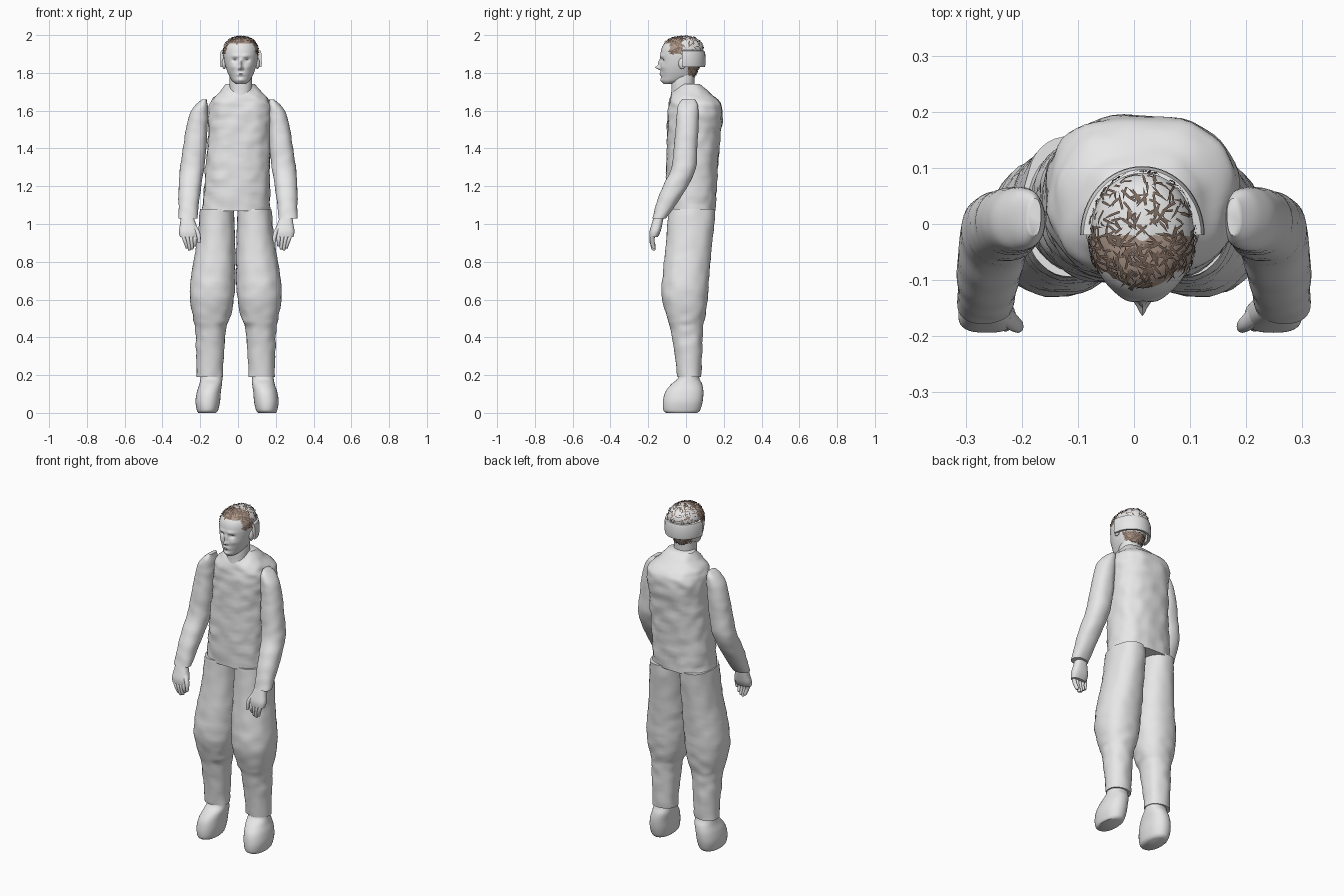
import bpy
import bmesh
import math
import random
from mathutils import Vector, noise

random.seed(4)
cube = bpy.data.objects.get("Cube")
if cube:
    bpy.data.objects.remove(cube, do_unlink=True)


def material(name, rgb):
    mat = bpy.data.materials.new(name)
    mat.use_nodes = True
    mat.diffuse_color = (*rgb, 1)
    shader = next(n for n in mat.node_tree.nodes if n.type == 'BSDF_PRINCIPLED')
    shader.inputs["Base Color"].default_value = (*rgb, 1)
    return mat


GREY = material("plain grey", (0.8, 0.8, 0.8))
SCALP = material("tan scalp", (0.42, 0.31, 0.25))
HAIR = material("brown hair", (0.2, 0.14, 0.11))


def finish(name, bm, mats=(GREY,), angle=50, closed=True):
    if closed:
        bmesh.ops.recalc_face_normals(bm, faces=bm.faces)
    mesh = bpy.data.meshes.new(name)
    bm.to_mesh(mesh)
    bm.free()
    for mat in mats:
        mesh.materials.append(mat)
    obj = bpy.data.objects.new(name, mesh)
    bpy.context.collection.objects.link(obj)
    bpy.ops.object.select_all(action='DESELECT')
    obj.select_set(True)
    bpy.context.view_layer.objects.active = obj
    bpy.ops.object.shade_smooth_by_angle(angle=math.radians(angle))
    return obj


def spline(a, b, c, d, t):
    """Smooth curve from b to c."""
    return b + 0.5 * t * (c - a + t * (2 * a - 5 * b + 4 * c - d + t * (3 * (b - c) + d - a)))


def loft(sections, sides=32, steps=6, power=2.2, side=1, shift=0, wrinkle=0):
    """Skin horizontal sections given as height, x range and y range."""
    secs = [Vector(s) for s in sections]
    rows = []
    for i in range(len(secs) - 1):
        near = (secs[max(i - 1, 0)], secs[i], secs[i + 1], secs[min(i + 2, len(secs) - 1)])
        rows += [spline(*near, k / steps) for k in range(steps)]
    rows.append(secs[-1])
    bm = bmesh.new()
    rings = []
    for z, x0, x1, y0, y1 in rows:
        ring = []
        for k in range(sides):
            a = math.tau * k / sides
            u, v = (math.copysign(abs(f) ** (2 / power), f) for f in (math.cos(a), math.sin(a)))
            p = Vector(((x0 + x1 + u * (x1 - x0)) / 2, (y0 + y1 + v * (y1 - y0)) / 2, z))
            bump = wrinkle * noise.noise(Vector((p.x * 18, p.y * 18, p.z * 24)))
            p += Vector((u, v, 0)) * bump
            ring.append(bm.verts.new((side * p.x + shift, p.y, p.z)))
        rings.append(ring)
    for low, high in zip(rings, rings[1:]):
        for k in range(sides):
            j = (k + 1) % sides
            bm.faces.new((low[k], low[j], high[j], high[k]))
    bm.faces.new(rings[0])
    bm.faces.new(rings[-1])
    return bm


def ellipsoid(name, center, radii):
    bm = bmesh.new()
    bmesh.ops.create_uvsphere(bm, u_segments=20, v_segments=12, radius=1)
    for v in bm.verts:
        v.co = Vector(center) + Vector(r * c for r, c in zip(radii, v.co))
    finish(name, bm)


# Tunic with sloping shoulders
finish("tunic", loft([
    (1.07, -.19, .17, -.10, .155), (1.25, -.175, .167, -.105, .165),
    (1.45, -.16, .175, -.10, .18), (1.6, -.155, .185, -.097, .194),
    (1.655, -.14, .165, -.09, .172), (1.7, -.095, .125, -.07, .122),
    (1.74, -.065, .09, -.03, .075)], sides=56, steps=9, power=2.5, wrinkle=.008))

# Neck
finish("neck", loft([
    (1.64, -.05, .08, -.085, .05), (1.7, -.045, .075, -.078, .045),
    (1.76, -.045, .075, -.075, .045), (1.83, -.04, .07, -.06, .05)]))

# Limbs, mirrored left and right
ARM = [(1.03, .215, .315, -.178, -.105), (1.1, .207, .315, -.16, -.055),
       (1.2, .195, .313, -.122, .01), (1.3, .178, .307, -.077, .053),
       (1.4, .168, .292, -.065, .06), (1.5, .162, .276, -.055, .065),
       (1.58, .158, .257, -.05, .065), (1.63, .16, .225, -.042, .062),
       (1.66, .165, .19, -.02, .045)]
LEG = [(.19, .067, .207, -.045, .08), (.35, .06, .21, -.065, .086),
       (.45, .05, .215, -.085, .092), (.5, .03, .226, -.1, .1),
       (.62, .007, .243, -.128, .117), (.75, .002, .232, -.122, .125),
       (.9, .003, .207, -.105, .14), (1.08, .01, .187, -.095, .158)]
BOOT = [(0, .112, .205, -.105, .06), (.015, .1, .213, -.12, .075),
        (.06, .09, .22, -.122, .088), (.11, .086, .213, -.11, .092),
        (.15, .08, .2, -.08, .086), (.18, .078, .194, -.045, .072),
        (.21, .078, .192, -.035, .065)]
PALM = [(.93, .212, .3, -.193, -.15), (.96, .204, .306, -.193, -.135),
        (1.0, .215, .3, -.182, -.125), (1.04, .23, .295, -.17, -.118)]
THUMB = [(.9, .192, .206, -.192, -.176), (.93, .19, .211, -.194, -.17),
         (.96, .196, .222, -.19, -.16), (.99, .212, .24, -.178, -.14)]

for label, side in (("left", 1), ("right", -1)):
    finish(label + "_sleeve", loft(ARM, side=side, wrinkle=.003))
    finish(label + "_trouser_leg", loft(LEG, sides=40, side=side, shift=-.012, wrinkle=.005))
    finish(label + "_boot", loft(BOOT, side=side, shift=-.005))
    finish(label + "_palm", loft(PALM, side=side, shift=-.007, power=2.6))
    finish(label + "_thumb", loft(THUMB, sides=12, side=side, shift=-.007))
    for i, tip in enumerate((.88, .865, .86, .87)):
        x = .222 + .022 * i
        bend = -.008 * i
        finger = [(tip, x + bend - .004, x + bend + .006, -.176, -.164),
                  (tip + .01, x + bend - .009, x + bend + .009, -.184, -.162),
                  (.915, x + bend / 2 - .01, x + bend / 2 + .01, -.192, -.167),
                  (.95, x - .011, x + .011, -.188, -.16)]
        finish(f"{label}_finger_{i + 1}", loft(finger, sides=12, side=side, shift=-.007))

# Head, with the face shaped by soft bumps: offset, height, spreads, depth
MID = .015
BUMPS = [(.032, 1.868, .014, .009, .013), (.026, 1.89, .022, .008, -.006),
         (.04, 1.832, .018, .015, -.005), (.011, 1.823, .006, .006, -.007),
         (0, 1.828, .009, .01, -.027), (0, 1.852, .008, .018, -.014),
         (0, 1.793, .02, .008, -.009), (0, 1.793, .02, .002, .006),
         (0, 1.762, .018, .01, -.007)]
head = loft([
    (1.742, -.01, .04, -.118, -.06), (1.757, -.03, .06, -.128, .0),
    (1.78, -.045, .075, -.131, .045), (1.81, -.058, .088, -.134, .06),
    (1.85, -.07, .1, -.135, .075), (1.9, -.077, .107, -.135, .087),
    (1.94, -.073, .103, -.125, .09), (1.97, -.053, .083, -.1, .073),
    (1.985, -.028, .058, -.068, .048), (1.992, .0, .03, -.03, .01)],
    sides=120, steps=8, power=2.1)
for v in head.verts:
    if v.co.y < -.04:
        x, z = abs(v.co.x - MID), v.co.z
        v.co.y += sum(d * math.exp(-((x - bx) / sx) ** 2 - ((z - bz) / sz) ** 2)
                      for bx, bz, sx, sz, d in BUMPS)
bmesh.ops.recalc_face_normals(head, faces=head.faces)


def is_hair(c):
    crown = c.z > 1.958 or (c.z > 1.9 and c.y > -.085)
    nape = c.y > .01 and 1.775 < c.z < 1.835
    return crown or nape


spots = []
for f in head.faces:
    c = f.calc_center_median()
    if is_hair(c):
        front_or_nape = c.y < -.02 or c.z < 1.84
        f.material_index = int(front_or_nape)
        spots.append((c, f.normal.copy(), f.calc_area() * (2 if front_or_nape else 1)))
finish("head", head, (GREY, SCALP))

# Eyes and ears
for label, side in (("left", 1), ("right", -1)):
    ellipsoid(label + "_eye", (MID + side * .032, -.104, 1.868), (.014, .013, .009))
    ellipsoid(label + "_ear", (MID + side * .088, -.02, 1.85), (.012, .02, .03))

# Short hair: many thin strips crossing each other over the scalp
hair = bmesh.new()
for c, n, _ in random.choices(spots, weights=[s[2] for s in spots], k=480):
    along = n.cross(Vector(random.uniform(-1, 1) for _ in range(3))).normalized()
    across = n.cross(along) * .0022
    reach = along * random.uniform(.008, .018)
    root = c - reach + n * .001
    middle = c + n * .005
    tip = c + reach + n * random.uniform(.0, .006)
    verts = [hair.verts.new(p) for p in (
        root - across, root + across, middle + across, middle - across, tip)]
    for v in verts:
        v.co.z = min(v.co.z, 2.0)
    hair.faces.new(verts[:4])
    hair.faces.new((verts[3], verts[2], verts[4]))
finish("hair_strips", hair, (HAIR,), closed=False)

# Half band around the back of the head
band = bmesh.new()
profile = [(-.018, 1.832), (-.003, 1.83), (0, 1.845), (-.001, 1.9), (-.006, 1.917), (-.02, 1.922)]
rings = []
for k in range(33):
    a = math.pi * k / 32
    rings.append([band.verts.new((MID + (.111 + r) * math.cos(a),
                                  -.02 + (.123 + r) * math.sin(a), z)) for r, z in profile])
for one, two in zip(rings, rings[1:]):
    for k in range(len(profile)):
        j = (k + 1) % len(profile)
        band.faces.new((one[k], one[j], two[j], two[k]))
band.faces.new(rings[0])
band.faces.new(rings[-1])
finish("head_band", band, angle=35)
